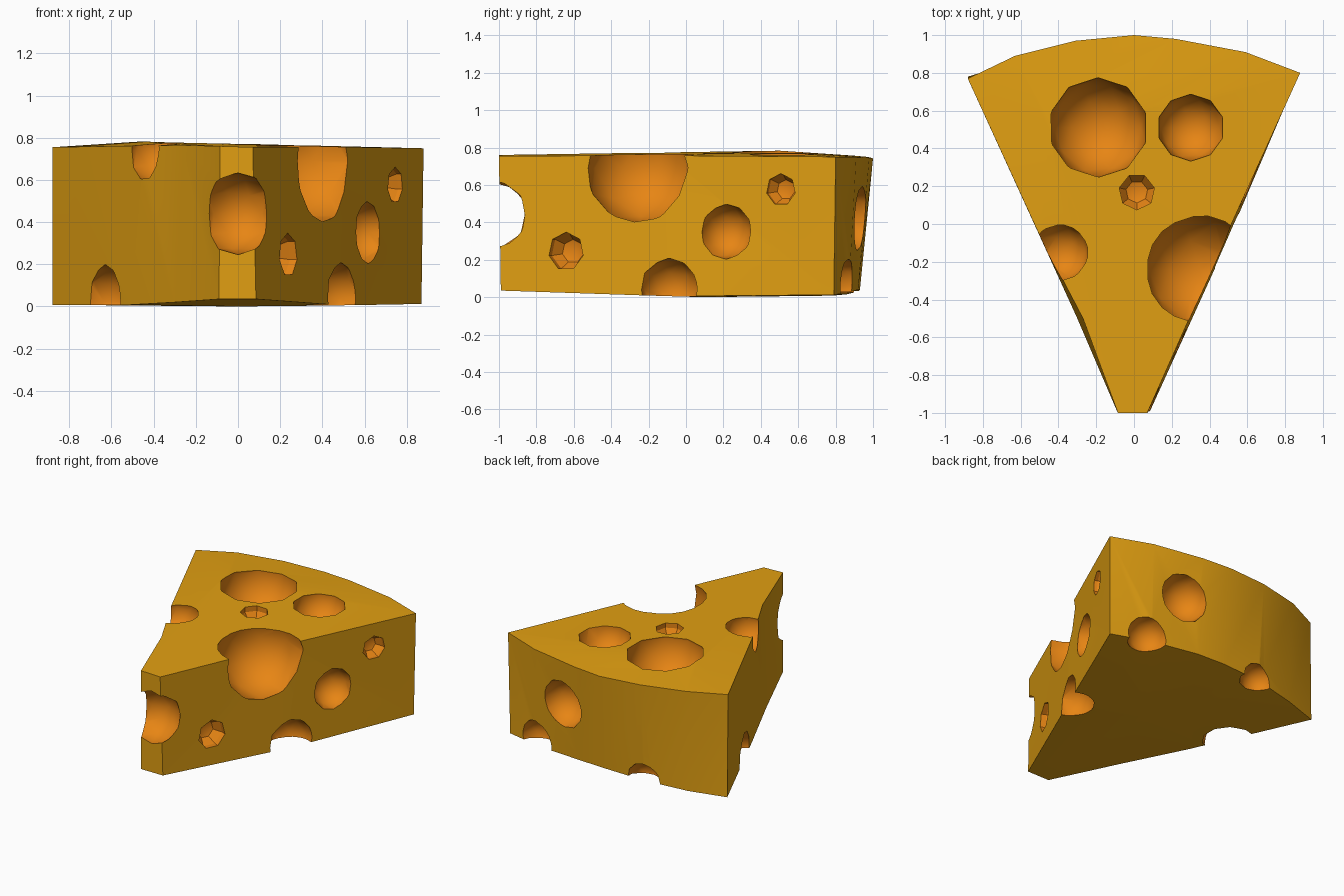
import bpy, bmesh, math
from mathutils import Vector

if "Cube" in bpy.data.objects:
    bpy.data.objects.remove(bpy.data.objects["Cube"])


def material(name, colour):
    m = bpy.data.materials.new(name)
    m.diffuse_color = (*colour, 1)
    m.use_nodes = True
    m.node_tree.nodes["Principled BSDF"].inputs["Base Color"].default_value = m.diffuse_color
    return m


MATS = [material("golden cheese", (0.76, 0.35, 0.006)),
        material("orange hole", (0.80, 0.235, 0.007))]


def finish(name, bm):
    mesh = bpy.data.meshes.new(name)
    bm.to_mesh(mesh)
    bm.free()
    for m in MATS:
        mesh.materials.append(m)
    ob = bpy.data.objects.new(name, mesh)
    bpy.context.collection.objects.link(ob)
    return ob


# Wedge: a slightly uneven outline at the top and the bottom
TOP = [(0.07, -1, .755), (0.47, -.1, .757), (0.88, .80, .75), (0.59, .91, .748),
       (0.22, .98, .745), (0, 1, .742), (-.31, .97, .75), (-.63, .89, .757),
       (-.88, .77, .755), (-.50, -.06, .762), (-.27, -.5, .765), (-.085, -1, .76)]
BOTTOM = [(0.085, -.99, .035), (0.49, -.1, .005), (0.87, .79, .012), (0.58, .87, .025),
          (0.22, .92, .04), (0, .93, .04), (-.31, .92, .03), (-.62, .86, .015),
          (-.88, .78, .008), (-.51, -.04, .008), (-.30, -.5, .02), (-.09, -.99, .035)]
bm = bmesh.new()
top = [bm.verts.new(p) for p in TOP]
bot = [bm.verts.new(p) for p in BOTTOM]
peak = bm.verts.new((-.45, .5, .783))
base = bm.verts.new((0, .1, 0))
for i in range(len(top)):
    j = (i + 1) % len(top)
    bm.faces.new((bot[i], bot[j], top[j], top[i]))
    bm.faces.new((top[i], top[j], peak))
    bm.faces.new((bot[j], bot[i], base))
bmesh.ops.triangulate(bm, faces=bm.faces[:])
bmesh.ops.recalc_face_normals(bm, faces=bm.faces[:])
wedge = finish("cheese_wedge", bm)

# Big holes: rounded low-poly balls (x, y, z, radius)
BIG = [(-.19, .51, .76, .265), (.30, .51, .76, .178), (-.39, -.15, .74, .155),
       (.35, -.24, .69, .305), (0, -.99, .44, .195), (.617, .215, .35, .148),
       (.48, -.085, .04, .17), (-.635, .22, .02, .18), (.345, .93, .42, .175),
       (.605, .86, .06, .145), (-.30, .92, .03, .125)]
# Small holes: coarse balls facing out of their surface (x, y, z, radius, outward)
SMALL = [(.015, .17, .765, .10, (0, 0, 1)), (.235, -.64, .245, .108, (.91, -.41, 0)),
         (.75, .505, .575, .09, (.91, -.41, 0))]
bm = bmesh.new()
for x, y, z, r in BIG:
    got = bmesh.ops.create_icosphere(bm, subdivisions=2, radius=r)
    bmesh.ops.translate(bm, verts=got["verts"], vec=(x, y, z))
for x, y, z, r, out in SMALL:
    got = bmesh.ops.create_uvsphere(bm, u_segments=7, v_segments=5, radius=r)
    turn = Vector(out).to_track_quat('Z', 'Y').to_matrix()
    bmesh.ops.rotate(bm, verts=got["verts"], cent=(0, 0, 0), matrix=turn)
    bmesh.ops.translate(bm, verts=got["verts"], vec=(x, y, z))
for f in bm.faces:
    f.material_index = 1
cutter = finish("hole_cutter", bm)
cutter.hide_render = True

# Cut the holes; their faces keep the hole colour
mod = wedge.modifiers.new("holes", 'BOOLEAN')
mod.operation = 'DIFFERENCE'
mod.solver = 'EXACT'
mod.object = cutter
bpy.ops.object.select_all(action='DESELECT')
wedge.select_set(True)
bpy.context.view_layer.objects.active = wedge
bpy.ops.object.modifier_apply(modifier=mod.name)
bpy.data.objects.remove(cutter)
bpy.ops.object.shade_smooth_by_angle(angle=math.radians(30))
